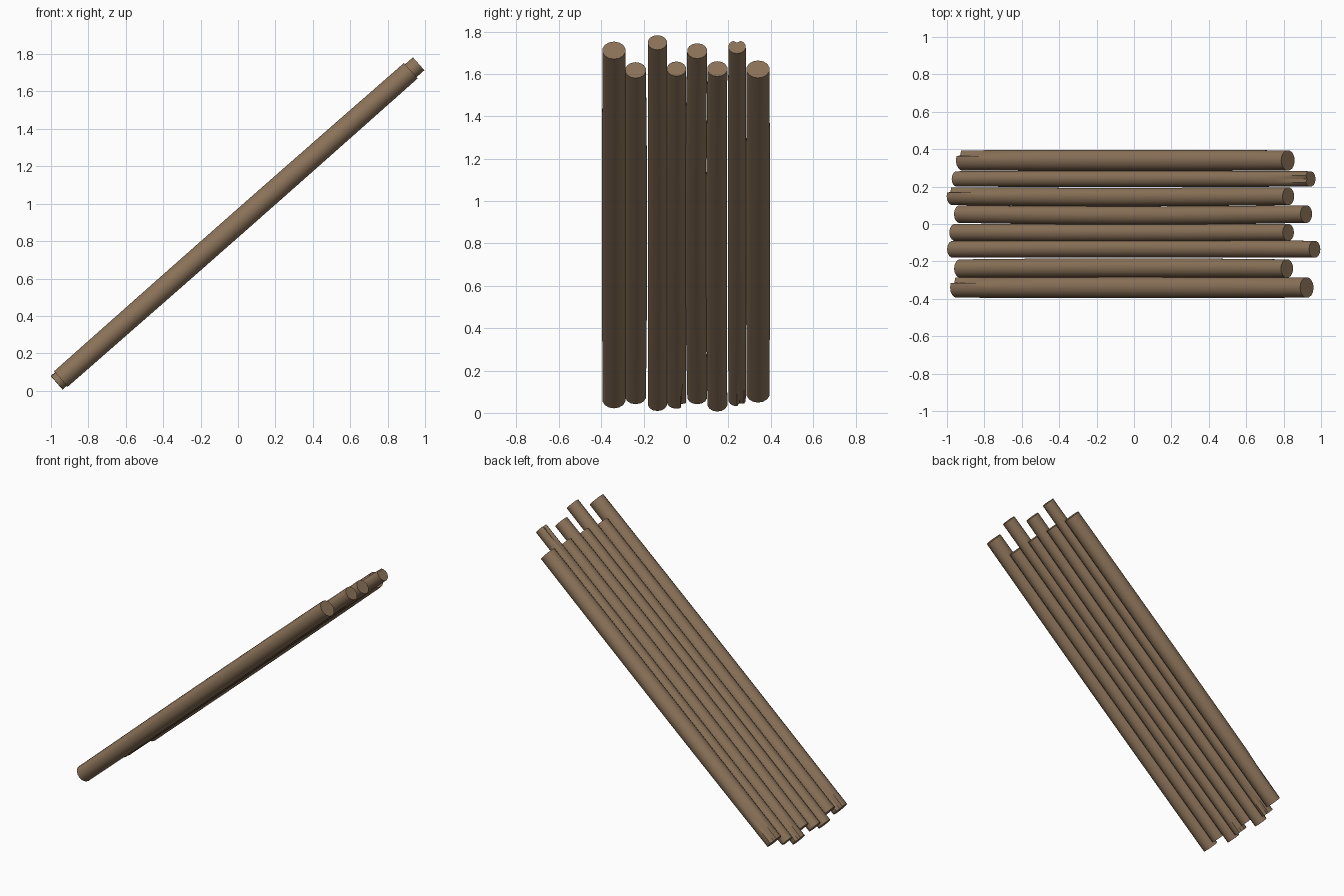
import bpy, bmesh, math
from mathutils import Vector

if "Cube" in bpy.data.objects:
    bpy.data.objects.remove(bpy.data.objects["Cube"])

bark = bpy.data.materials.new("brown bark")
bark.diffuse_color = (0.26, 0.17, 0.10, 1)
bark.use_nodes = True
bark.node_tree.nodes["Principled BSDF"].inputs["Base Color"].default_value = bark.diffuse_color

SLOPE, Z0 = 0.881, 0.897          # all logs lie in one leaning plane
AXIS = Vector((1, 0, SLOPE)).normalized()
UP = Vector((-AXIS.z, 0, AXIS.x))  # upper side of the leaning plane
SIDE = Vector((0, 1, 0))
SIDES, RINGS = 14, 12

# y, radius, lower x, upper x, sideways bow, groove angles at (lower, upper) end
LOGS = [
    (-0.340, 0.055, -0.947, 0.924, 0.000, (40, None)),
    (-0.238, 0.050, -0.929, 0.818, 0.003, (None, None)),
    (-0.135, 0.046, -0.969, 0.966, 0.003, (None, None)),
    (-0.045, 0.046, -0.957, 0.825, -0.003, (-50, None)),
    (0.053, 0.048, -0.931, 0.921, -0.008, (None, None)),
    (0.148, 0.048, -0.970, 0.825, -0.004, (50, None)),
    (0.241, 0.042, -0.947, 0.943, 0.000, (-75, 90)),
    (0.340, 0.055, -0.916, 0.823, 0.000, (50, None)),
]


def make_log(name, y, r, x0, x1, bow, grooves):
    bm = bmesh.new()
    rings = []
    for i in range(RINGS + 1):
        t = i / RINGS
        x = x0 + (x1 - x0) * t
        swell = 1 + 0.06 * math.sin(math.pi * t)
        centre = Vector((x, y + bow * math.sin(math.pi * t), Z0 + SLOPE * x))
        ring = []
        for k in range(SIDES):
            a = math.tau * (k + 0.5) / SIDES
            rad = r * swell
            # split in the bark, opening towards the end of the log
            for g, d in zip(grooves, (t, 1 - t)):
                if g is not None and d < 0.12:
                    off = (math.degrees(a) - g + 180) % 360 - 180
                    if abs(off) <= 180 / SIDES:
                        rad *= 1 - 0.4 * (1 - d / 0.12)
            ring.append(bm.verts.new(centre + SIDE * rad * math.cos(a) + UP * rad * math.sin(a)))
        rings.append(ring)
    for lo, hi in zip(rings, rings[1:]):
        for k in range(SIDES):
            n = (k + 1) % SIDES
            bm.faces.new((lo[k], lo[n], hi[n], hi[k]))
    bm.faces.new(rings[0])
    bm.faces.new(rings[-1])
    bmesh.ops.recalc_face_normals(bm, faces=bm.faces)
    me = bpy.data.meshes.new(name)
    bm.to_mesh(me)
    bm.free()
    me.materials.append(bark)
    ob = bpy.data.objects.new(name, me)
    bpy.context.collection.objects.link(ob)
    bpy.context.view_layer.objects.active = ob
    bpy.ops.object.select_all(action='DESELECT')
    ob.select_set(True)
    bpy.ops.object.shade_smooth_by_angle(angle=math.radians(40))


# row of leaning logs
for i, spec in enumerate(LOGS, 1):
    make_log(f"log_{i}", *spec)
